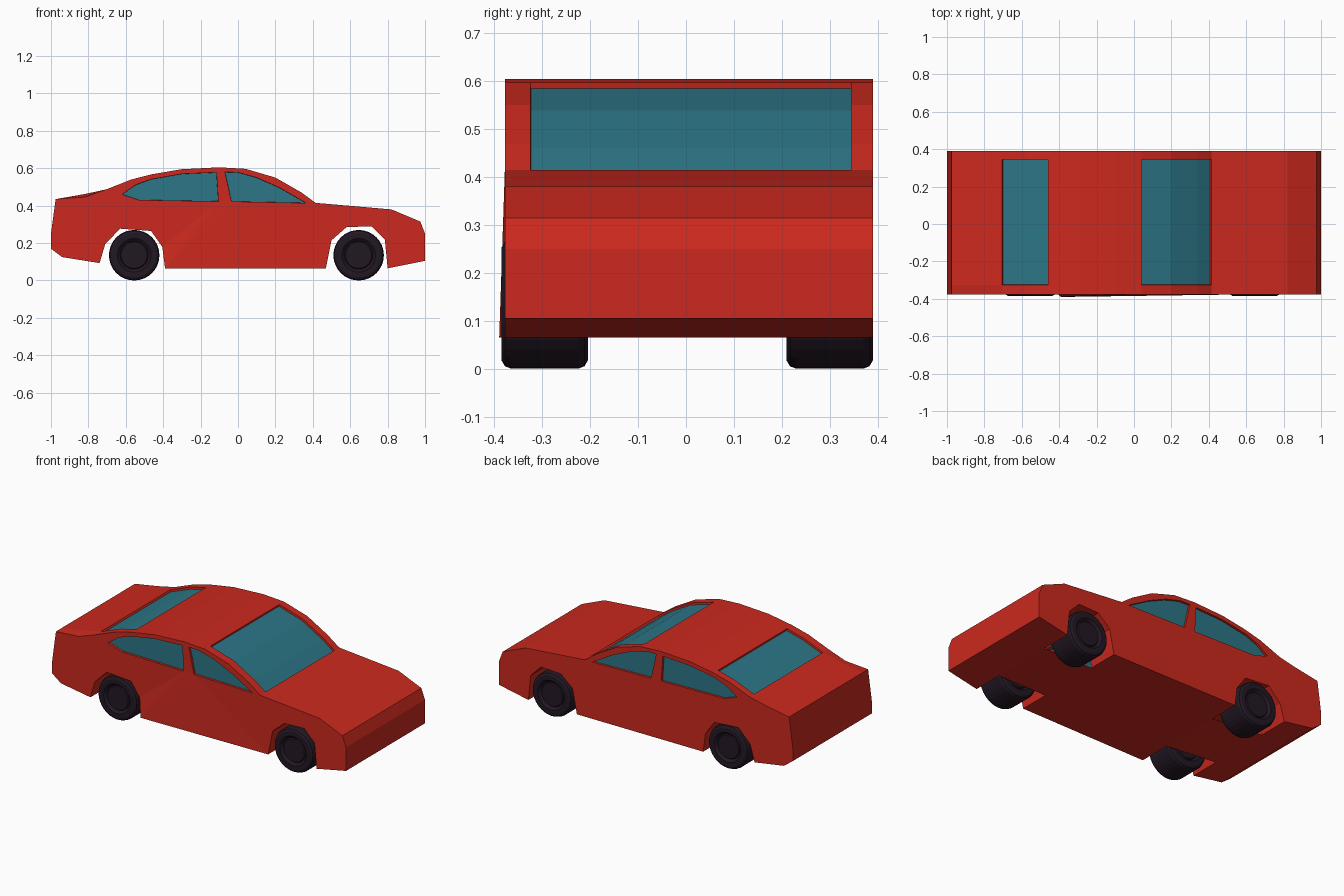
import bpy, bmesh, math
from mathutils import Vector

if "Cube" in bpy.data.objects:
    bpy.data.objects.remove(bpy.data.objects["Cube"])


def material(name, rgb):
    m = bpy.data.materials.new(name)
    m.diffuse_color = (*rgb, 1)
    m.use_nodes = True
    m.node_tree.nodes["Principled BSDF"].inputs["Base Color"].default_value = m.diffuse_color
    return m


def add_object(name, bm, mats):
    mesh = bpy.data.meshes.new(name)
    bm.to_mesh(mesh)
    bm.free()
    for m in mats:
        mesh.materials.append(m)
    ob = bpy.data.objects.new(name, mesh)
    bpy.context.collection.objects.link(ob)
    return ob


red = material("red_paint", (0.6, 0.022, 0.013))
glass = material("blue_glass", (0.025, 0.18, 0.24))
rubber = material("dark_rubber", (0.016, 0.009, 0.017))

# Side outline: upper line from tail to nose, then underside with both wheel arches
upper = [(-1, .17), (-1, .25), (-.975, .435), (-.82, .462), (-.705, .487), (-.57, .54),
         (-.46, .568), (-.3, .595), (-.1, .605), (.04, .597), (.2, .55), (.34, .47),
         (.415, .415), (.82, .38), (.975, .315), (1, .25), (1, .105), (.8, .065)]
front_arch = [(.785, .22), (.715, .29), (.58, .285), (.5, .215)]
sill = [(.47, .065), (-.39, .065)]
rear_arch = [(-.405, .18), (-.465, .265), (-.63, .277), (-.71, .195)]
tail = [(-.74, .093), (-.94, .125)]
outline = upper + front_arch + sill + rear_arch + tail
count = len(outline)
front_start = len(upper) - 1
rear_start = front_start + len(front_arch) + 2
arch_segments = set(range(front_start, front_start + 5)) | set(range(rear_start, rear_start + 5))
rear_screen, windscreen = range(4, 6), range(9, 12)

# Body skin: bands across the width, wheel wells only in the outer bands
levels = [-.378, -.325, -.19, .2, .345, .39]
bm = bmesh.new()
rows = [[bm.verts.new((x, y, z)) for x, z in outline] for y in levels]
rows[0][3].co.z = .446
rows[0][rear_start].co.y = -.39
panes = []
for b in range(5):
    for i in range(count):
        if b == 2 and i in arch_segments:
            continue
        j = (i + 1) % count
        f = bm.faces.new((rows[b][i], rows[b][j], rows[b + 1][j], rows[b + 1][i]))
        if b in (1, 2, 3) and (i in rear_screen or i in windscreen):
            panes.append(f)

# Floor between the wheel wells
lo, hi = rows[2], rows[3]
for s in (front_start, rear_start):
    bm.faces.new((lo[s], lo[s + 5], hi[s + 5], hi[s]))

# Side panels with window openings
windows = [
    [(-.62, .46), (-.55, .51), (-.47, .54), (-.3, .57), (-.115, .578), (-.105, .423), (-.53, .43)],
    [(-.07, .58), (0, .578), (.1, .55), (.22, .497), (.365, .414), (-.035, .422)]]
for row, y, sign in ((rows[0], levels[0], -1), (rows[-1], levels[-1], 1)):
    edges = [bm.edges.get((row[i], row[(i + 1) % count])) for i in range(count)]
    for pts in windows:
        vs = [bm.verts.new((x, y, z)) for x, z in pts]
        edges += [bm.edges.new((vs[k], vs[(k + 1) % len(vs)])) for k in range(len(vs))]
        panes.append(vs)
    bmesh.ops.triangle_fill(bm, edges=edges, use_beauty=True, normal=Vector((0, sign, 0)))
for k, p in enumerate(panes):
    if isinstance(p, list):
        old = [f for f in p[0].link_faces if set(f.verts) <= set(p)]
        if old:
            bmesh.ops.delete(bm, geom=old, context='FACES_ONLY')
        panes[k] = bm.faces.new(p)
bmesh.ops.recalc_face_normals(bm, faces=bm.faces[:])

# Recessed glass
bmesh.ops.inset_region(bm, faces=panes, thickness=0.001, depth=-0.012, use_even_offset=True)
for f in panes:
    f.material_index = 1
add_object("car_body", bm, (red, glass))


# Wheels: turned section with a rounded tread and stepped hub
def wheel(name, x, y):
    h = .09
    half = [(0, h - .008), (.07, h - .008), (.075, h - .014), (.09, h), (.118, h),
            (.13, h - .007), (.135, h - .02)]
    section = half + [(r, -w) for r, w in reversed(half)]
    bm = bmesh.new()
    vs = [bm.verts.new((r, w, 0)) for r, w in section]
    es = [bm.edges.new(e) for e in zip(vs, vs[1:])]
    bmesh.ops.spin(bm, geom=vs + es, cent=(0, 0, 0), axis=(0, 1, 0),
                   angle=math.tau, steps=32, use_duplicate=False)
    bmesh.ops.remove_doubles(bm, verts=bm.verts[:], dist=0.0005)
    bmesh.ops.recalc_face_normals(bm, faces=bm.faces[:])
    ob = add_object(name, bm, (rubber,))
    ob.location = (x, y, .135)


for end, x in (("rear", -.555), ("front", .645)):
    for side, y in (("near", -.295), ("far", .3)):
        wheel(f"{end}_{side}_wheel", x, y)
